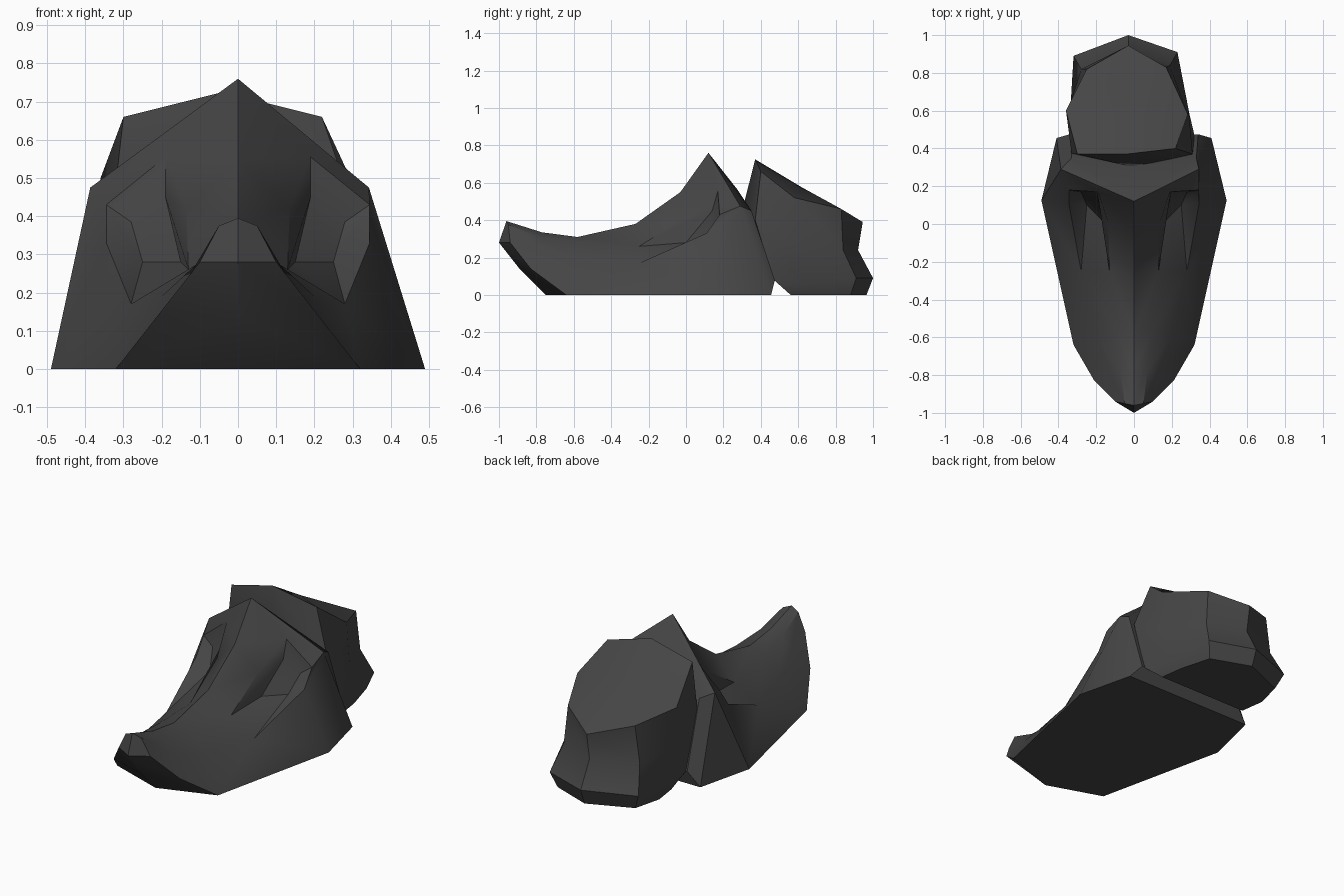
import bpy, bmesh

if "Cube" in bpy.data.objects:
    bpy.data.objects.remove(bpy.data.objects["Cube"])

dark = bpy.data.materials.new("charcoal")
dark.diffuse_color = (0.06, 0.06, 0.06, 1)
dark.use_nodes = True
dark.node_tree.nodes["Principled BSDF"].inputs["Base Color"].default_value = dark.diffuse_color


def finish(bm, name, angle):
    bmesh.ops.remove_doubles(bm, verts=bm.verts, dist=0.0005)
    bmesh.ops.recalc_face_normals(bm, faces=bm.faces)
    me = bpy.data.meshes.new(name)
    bm.to_mesh(me)
    bm.free()
    me.materials.append(dark)
    ob = bpy.data.objects.new(name, me)
    bpy.context.collection.objects.link(ob)
    bpy.ops.object.select_all(action='DESELECT')
    ob.select_set(True)
    bpy.context.view_layer.objects.active = ob
    bpy.ops.object.shade_smooth_by_angle(angle=angle)


def strip(bm, a, b):
    """Bridge two chains of vertices; repeated vertices give triangles."""
    for i in range(len(a) - 1):
        face = list(dict.fromkeys((a[i], a[i + 1], b[i + 1], b[i])))
        bm.faces.new(face)


# Mask half: R ridge, C chin, T/E beak edge, U upper side, M middle side,
# O outer socket, P socket floor, W base, F rim front, I rim back
P = dict(
    R0=(0, -.96, .395), R1=(0, -.77, .335), R2=(0, -.58, .31),
    R3=(0, -.27, .38), R4=(0, -.03, .55), F0=(0, .12, .76),
    C0=(0, -1, .28), C1=(0, -.89, .14), C2=(0, -.75, 0),
    T=(.05, -.95, .375), E1=(.1, -.94, .28), E2=(.21, -.83, .14), E3=(.32, -.64, 0),
    U1=(.07, -.78, .31), U2=(.09, -.58, .285), U3=(.13, -.25, .26),
    U4=(.135, 0, .42), U5=(.19, .17, .555),
    M1=(.13, -.77, .24), M2=(.2, -.58, .19),
    O3=(.28, -.25, .17), O4=(.345, .11, .33), O5=(.345, .18, .43),
    P1=(.19, .14, .45), P2=(.28, .17, .385), P3=(.25, .1, .28), P4=(.15, 0, .28),
    W=(.49, .125, 0), F1=(.365, .29, .475), F2=(.41, .455, 0),
    I0=(0, .27, .57), I1=(.33, .35, .45), I2=(.34, .475, .08), I3=(0, .475, .08),
    F3=(0, .455, 0))

STRIPS = [
    ("C0 C1 C2", "E1 E2 E3"),                                # chin
    ("R0 R1 R2 R3 R4 F0", "T U1 U2 U3 U4 U5"),               # beside the ridge
    ("T U1 U2 U3", "E1 M1 M2 O3"),                           # beak side
    ("E1 M1 M2 O3 O3 O4 F1 F1", "E2 E2 E3 E3 W W W F2"),     # cheek
    ("F0 U5 O5 O4", "F1 F1 F1 F1"),                          # brow
    ("U4 U5 O5 O4 O3 U3 U4", "P1 P1 P2 P3 P3 P4 P1"),        # socket walls
    ("P1 P2", "P4 P3"),                                      # socket floor
    ("F0 F1 F2 F3", "I0 I1 I2 I3"),                          # rear rim
]
CAPS = ["C0 E1 T R0", "I0 I1 I2 I3", "C2 E3 W F2 F3"]        # tip, back, base

bm = bmesh.new()
for side in (1, -1):
    vs = {}
    for k, (x, y, z) in P.items():
        shift = -.022 if k == "F1" else 0      # rim corners lean to one side
        vs[k] = bm.verts.new((x * side + shift, y, z))
    for a, b in STRIPS:
        strip(bm, [vs[k] for k in a.split()], [vs[k] for k in b.split()])
    for cap in CAPS:
        bm.faces.new([vs[k] for k in cap.split()])
finish(bm, "mask_front", .6)

# Rear block: stacked eight-sided rings
RINGS = [
    [(-.3, .37, .66), (-.04, .37, .725), (.22, .4, .66), (.285, .58, .52),
     (.17, .83, .46), (-.03, .945, .39), (-.25, .82, .45), (-.36, .6, .5)],
    [(-.33, .37, .4), (0, .3, .45), (.31, .37, .4), (.29, .6, .27),
     (.19, .84, .24), (-.03, .92, .24), (-.28, .82, .24), (-.35, .6, .27)],
    [(-.33, .47, .08), (0, .47, .08), (.32, .47, .08), (.28, .64, .06),
     (.23, .91, .09), (-.03, 1, .09), (-.32, .89, .09), (-.335, .64, .06)],
    [(-.3, .56, 0), (0, .56, 0), (.27, .56, 0), (.25, .7, 0),
     (.2, .88, 0), (-.03, .965, 0), (-.28, .86, 0), (-.32, .7, 0)]]
bm = bmesh.new()
rings = [[bm.verts.new(p) for p in r] for r in RINGS]
for a, b in zip(rings, rings[1:]):
    strip(bm, a + a[:1], b + b[:1])
bm.faces.new(rings[-1])
crown = bm.verts.new((-.04, .62, .575))
strip(bm, rings[0] + rings[0][:1], [crown] * 9)
finish(bm, "rear_block", .6)
